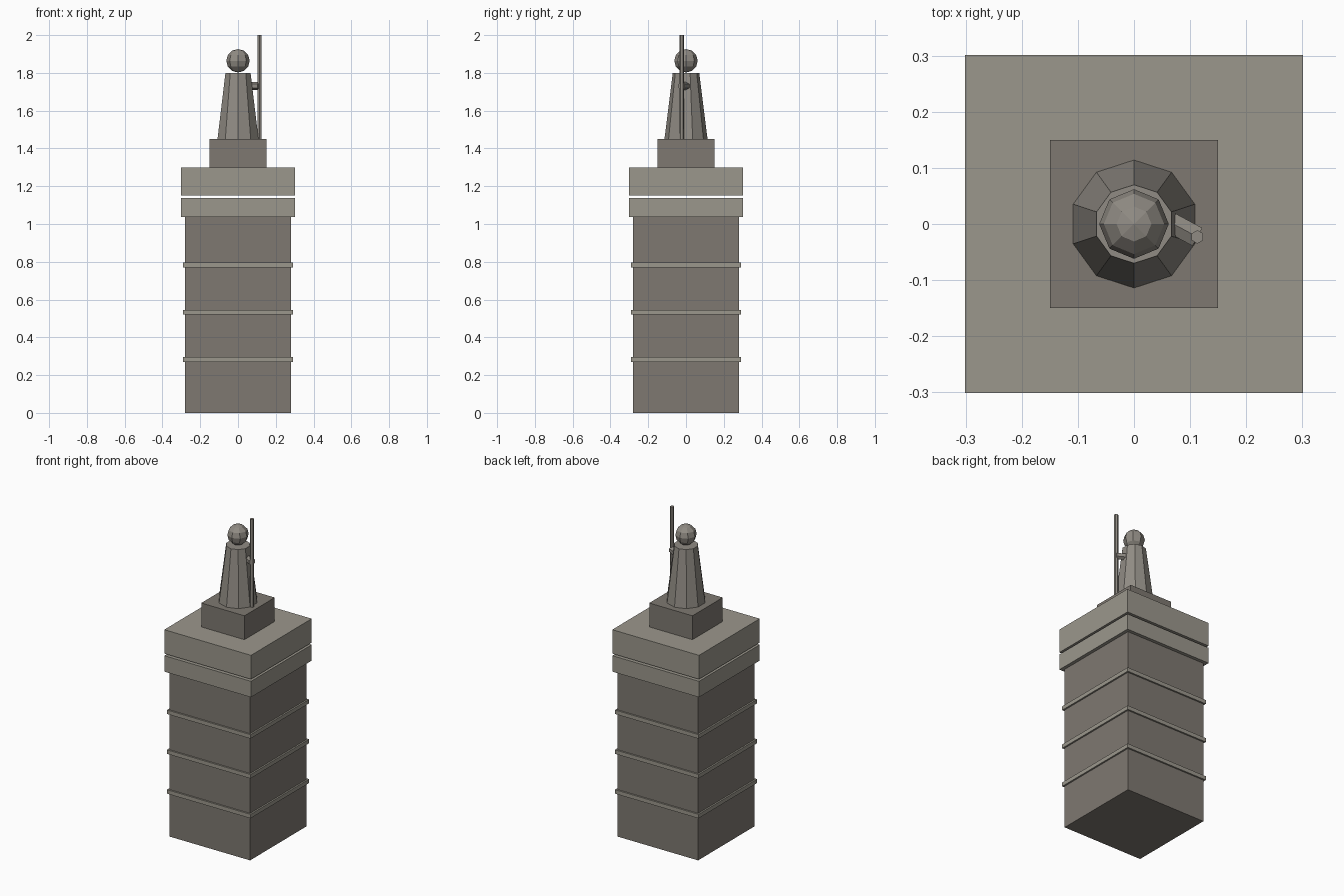
import bpy, math
from mathutils import Vector

if "Cube" in bpy.data.objects:
    bpy.data.objects.remove(bpy.data.objects["Cube"])


def stone(name, col):
    m = bpy.data.materials.new(name)
    m.diffuse_color = (*col, 1)
    m.use_nodes = True
    m.node_tree.nodes["Principled BSDF"].inputs["Base Color"].default_value = m.diffuse_color
    return m


DARK = stone("dark_stone", (0.21, 0.19, 0.165))
LIGHT = stone("light_stone", (0.33, 0.31, 0.265))
BRONZE = stone("statue_grey", (0.28, 0.26, 0.23))


def finish(name, mat):
    o = bpy.context.object
    o.name = name
    o.data.materials.append(mat)
    return o


def block(name, half, z0, z1, mat):
    bpy.ops.mesh.primitive_cube_add(size=1, location=(0, 0, (z0 + z1) / 2))
    o = finish(name, mat)
    o.scale = (2 * half, 2 * half, z1 - z0)
    return o


def rod(name, a, b, r, mat, sides=6):
    a, b = Vector(a), Vector(b)
    bpy.ops.mesh.primitive_cylinder_add(vertices=sides, radius=r, depth=(b - a).length,
                                        location=(a + b) / 2)
    o = finish(name, mat)
    o.rotation_euler = (b - a).to_track_quat('Z', 'Y').to_euler()
    return o


# Tower shaft with floor bands
block("shaft", 0.28, 0, 1.04, DARK)
for i, z in enumerate((0.27, 0.52, 0.77)):
    block(f"band_{i + 1}", 0.29, z, z + 0.025, LIGHT)

# Cornice, narrow gap, roof slab and pedestal
block("cornice", 0.301, 1.037, 1.137, LIGHT)
block("roof_slab", 0.301, 1.15, 1.30, LIGHT)
block("pedestal", 0.15, 1.30, 1.45, DARK)

# Statue body and head
bpy.ops.mesh.primitive_cone_add(vertices=10, radius1=0.114, radius2=0.07,
                                depth=0.35, location=(0, 0, 1.625))
finish("statue_robe", BRONZE)
bpy.ops.mesh.primitive_uv_sphere_add(segments=8, ring_count=6, radius=0.062,
                                     location=(0, 0, 1.864))
finish("statue_head", BRONZE)

# Arm holding the staff
rod("statue_arm", (0.035, 0.019, 1.73), (0.113, -0.023, 1.73), 0.021, BRONZE)
rod("staff", (0.113, -0.023, 1.45), (0.113, -0.023, 2.0), 0.012, BRONZE)
